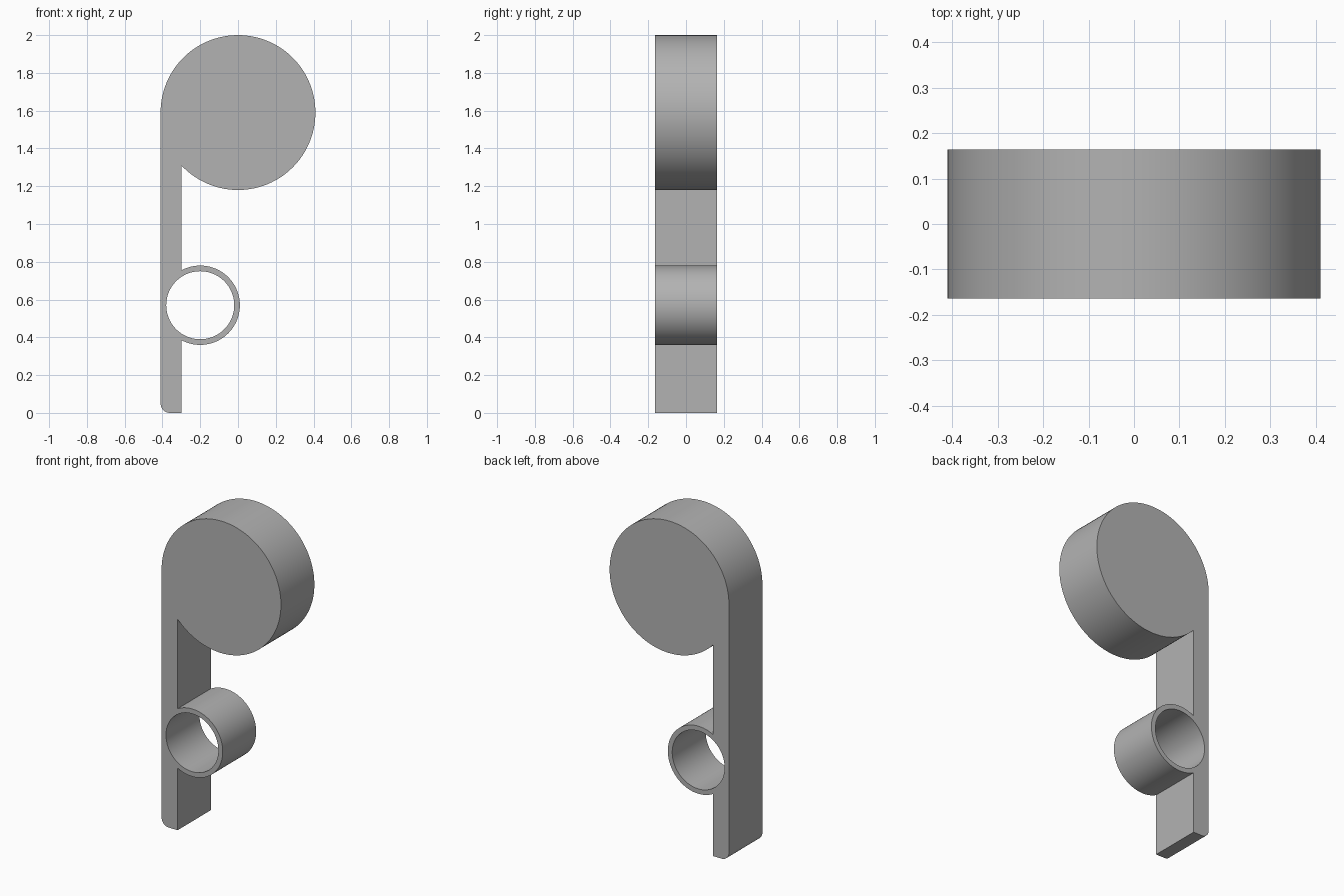
import bpy
import bmesh
from math import acos, cos, sin, pi

cube = bpy.data.objects.get("Cube")
if cube:
    bpy.data.objects.remove(cube, do_unlink=True)

HALF_DEPTH = 0.164
LEFT, INNER = -0.41, -0.30           # side faces of the upright strip
DISC_X, DISC_Z, DISC_R = 0.0, 1.59, 0.41
RING_X, RING_Z, RING_R, HOLE_R = -0.2, 0.57, 0.21, 0.18
FILLET = 0.05


def arc(cx, cz, r, start, end, steps):
    """Points along an arc, both ends included."""
    angles = [start + (end - start) * i / steps for i in range(steps + 1)]
    return [(cx + r * cos(a), cz + r * sin(a)) for a in angles]


def add_loop(bm, points):
    """Closed loop of edges in the front plane."""
    verts = [bm.verts.new((x, -HALF_DEPTH, z)) for x, z in points]
    return [bm.edges.new((v, verts[i - 1])) for i, v in enumerate(verts)]


# Outline: strip foot, ring, disc, then down the outer side to the rounded corner
ring_a = acos((INNER - RING_X) / RING_R)
disc_a = acos((INNER - DISC_X) / DISC_R)
outline = [(INNER, 0)]
outline += arc(RING_X, RING_Z, RING_R, -ring_a, ring_a, 64)
outline += arc(DISC_X, DISC_Z, DISC_R, -disc_a, pi, 96)
outline += arc(LEFT + FILLET, FILLET, FILLET, pi, 1.5 * pi, 12)
hole = arc(RING_X, RING_Z, HOLE_R, 0, 2 * pi, 96)[:-1]

# Fill the profile around the hole and extrude it to full depth
bm = bmesh.new()
edges = add_loop(bm, outline) + add_loop(bm, hole)
bmesh.ops.triangle_fill(bm, edges=edges, use_beauty=True)
extruded = bmesh.ops.extrude_face_region(bm, geom=bm.faces[:], use_keep_orig=True)
back = [g for g in extruded["geom"] if isinstance(g, bmesh.types.BMVert)]
bmesh.ops.translate(bm, verts=back, vec=(0, 2 * HALF_DEPTH, 0))
bmesh.ops.recalc_face_normals(bm, faces=bm.faces[:])
mesh = bpy.data.meshes.new("disc_strip_and_ring")
bm.to_mesh(mesh)
bm.free()

body = bpy.data.objects.new("disc_strip_and_ring", mesh)
bpy.context.collection.objects.link(body)

# Plain grey material
grey = bpy.data.materials.new("plain_grey")
grey.use_nodes = True
colour = (0.45, 0.45, 0.45, 1)
grey.diffuse_color = colour
grey.node_tree.nodes["Principled BSDF"].inputs["Base Color"].default_value = colour
mesh.materials.append(grey)

# Smooth curves with crisp rims
bpy.ops.object.select_all(action="DESELECT")
body.select_set(True)
bpy.context.view_layer.objects.active = body
bpy.ops.object.shade_smooth_by_angle(angle=0.52)
